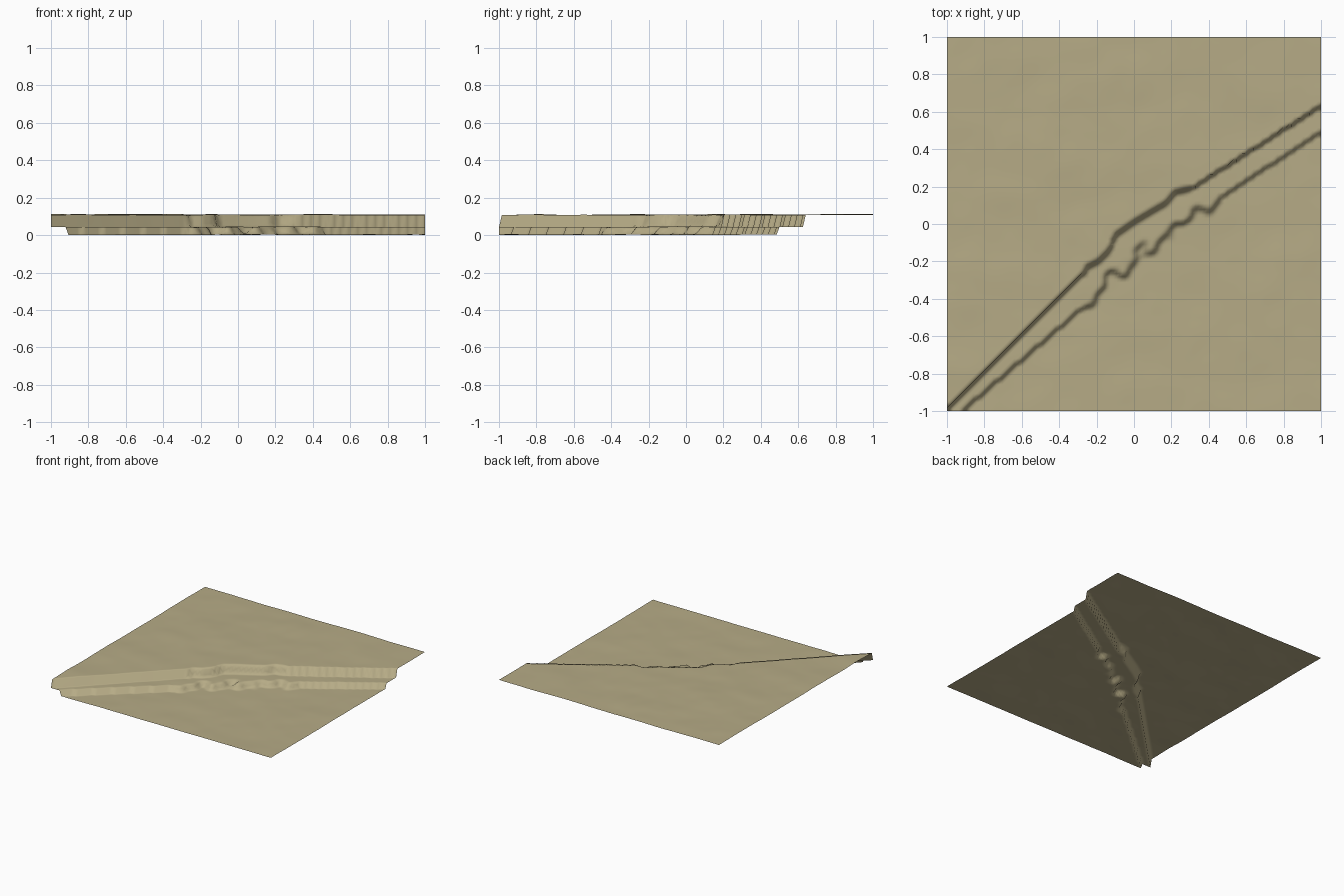
import bpy
import bmesh
from mathutils import Vector, noise

if "Cube" in bpy.data.objects:
    bpy.data.objects.remove(bpy.data.objects["Cube"], do_unlink=True)

CELLS = 128

# Cliff lines in plan, running from the front left corner to the right edge
UPPER = [(-1, -1.0), (-0.27, -0.27), (-0.25, -0.23), (-0.19, -0.20), (-0.13, -0.14),
         (-0.10, -0.06), (0, 0.01), (0.10, 0.07), (0.17, 0.11), (0.22, 0.17),
         (0.31, 0.19), (1, 0.63)]
LOWER = [(-1, -1.07), (-0.24, -0.42), (-0.10, -0.27), (0.08, -0.14),
         (0.25, 0.0), (0.40, 0.10), (1, 0.49)]


def line_y(points, x):
    for (x0, y0), (x1, y1) in zip(points, points[1:]):
        if x <= x1:
            return y0 + (y1 - y0) * (x - x0) / (x1 - x0)
    return points[-1][1]


def ramp(low, high, value):
    t = min(1.0, max(0.0, (value - low) / (high - low)))
    return t * t * (3 - 2 * t)


def step(distance, width):
    # Sharp one-cell step, or a softer slope where the rock is weathered
    if width == 0:
        return float(distance > 0)
    return ramp(-width, width, distance)


def height(x, y):
    upper_rock = -0.27 < x < 0.31
    lower_rock = -0.26 < x < 0.46
    upper = step(y - line_y(UPPER, x), 0.018 if upper_rock else 0)
    # Broken boulders along the middle of the lower cliff
    d = y - line_y(LOWER, x)
    if lower_rock:
        d += 0.085 * noise.noise(Vector((x * 11, y * 11, 4.0)))
    lower = step(d, 0.028 if lower_rock else 0)
    # Gentle rolling ground
    roll = 0.0035 * noise.noise(Vector((x * 3.2, y * 5.0, 1.5)))
    roll += 0.0012 * noise.noise(Vector((x * 8, y * 8, 7.0)))
    return 0.008 + 0.042 * lower + 0.065 * upper + roll


# Terrain surface
bm = bmesh.new()
bmesh.ops.create_grid(bm, x_segments=CELLS, y_segments=CELLS, size=1)
for v in bm.verts:
    v.co.z = height(v.co.x, v.co.y)
lowest = min(v.co.z for v in bm.verts)
bmesh.ops.translate(bm, verts=bm.verts, vec=(0, 0, -lowest))
for f in bm.faces:
    f.smooth = True
mesh = bpy.data.meshes.new("cliff_terrain")
bm.to_mesh(mesh)
bm.free()
terrain = bpy.data.objects.new("cliff_terrain", mesh)
bpy.context.collection.objects.link(terrain)

# Dry sandy ground
sand = bpy.data.materials.new("dry_sand")
sand.use_nodes = True
colour = (0.47, 0.41, 0.24, 1)
sand.diffuse_color = colour
sand.node_tree.nodes["Principled BSDF"].inputs["Base Color"].default_value = colour
mesh.materials.append(sand)
